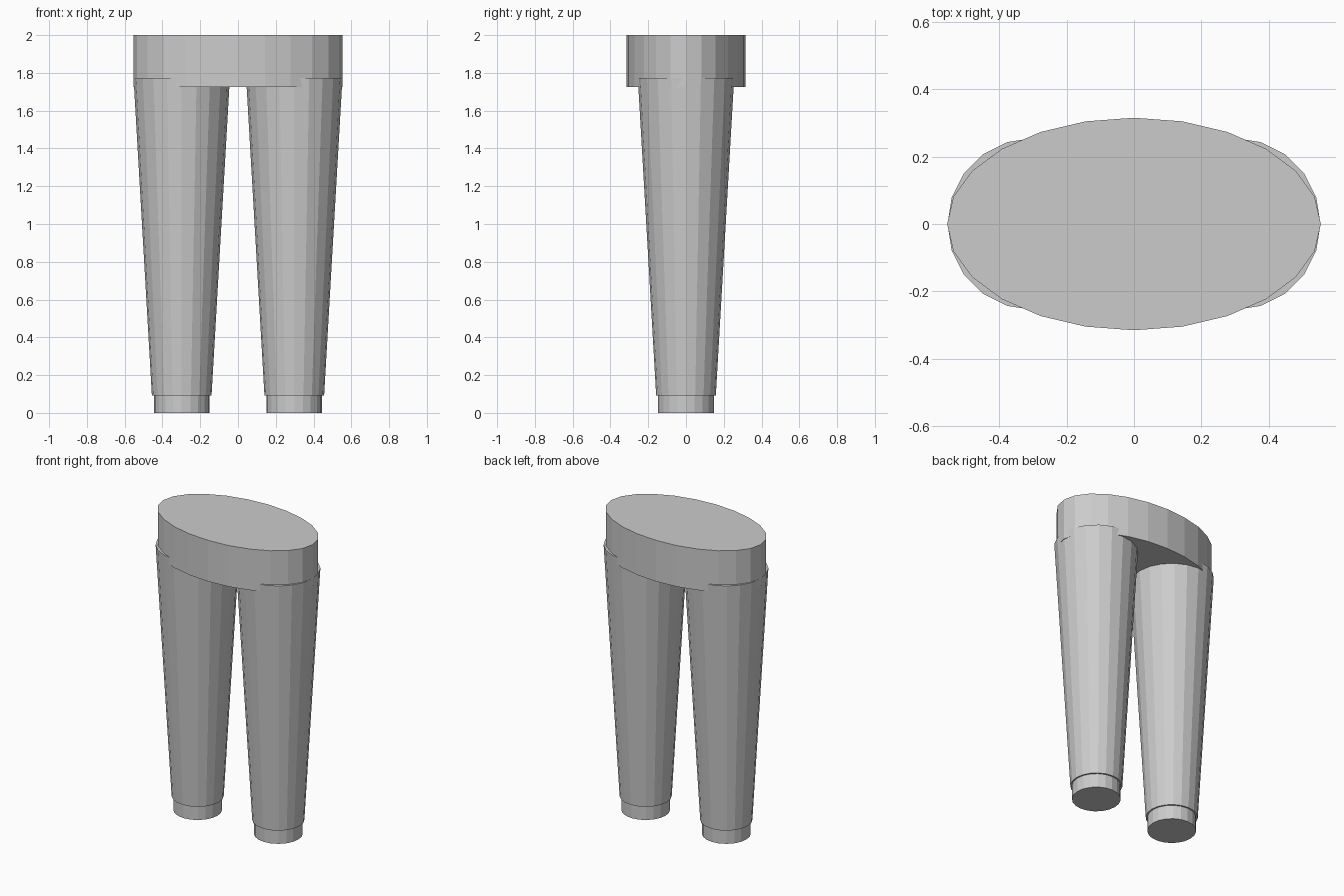
import bpy

if "Cube" in bpy.data.objects:
    bpy.data.objects.remove(bpy.data.objects["Cube"])

# Single plain grey colour
grey = bpy.data.materials.new("grey")
grey.diffuse_color = (0.6, 0.6, 0.6, 1)
grey.use_nodes = True
grey.node_tree.nodes["Principled BSDF"].inputs["Base Color"].default_value = grey.diffuse_color


def tapered(name, sides, r_bottom, r_top, z0, z1, x=0.0, squash=1.0):
    """Capped, flat-shaded cone section; first vertex on the axes."""
    bpy.ops.mesh.primitive_cone_add(vertices=sides, radius1=r_bottom, radius2=r_top,
                                    depth=z1 - z0, location=(x, 0, (z0 + z1) / 2))
    ob = bpy.context.object
    ob.name = name
    ob.scale.y = squash
    ob.data.materials.append(grey)
    return ob


# Oval waist block
tapered("waist", 24, 0.554, 0.554, 1.725, 2.0, squash=0.315 / 0.554)

# Tapered legs with narrower ankles
for side, sx in (("left", -1), ("right", 1)):
    x = sx * 0.298
    tapered(side + "_leg", 20, 0.158, 0.255, 0.093, 1.773, x)
    tapered(side + "_ankle", 20, 0.148, 0.148, 0.0, 0.11, x)
